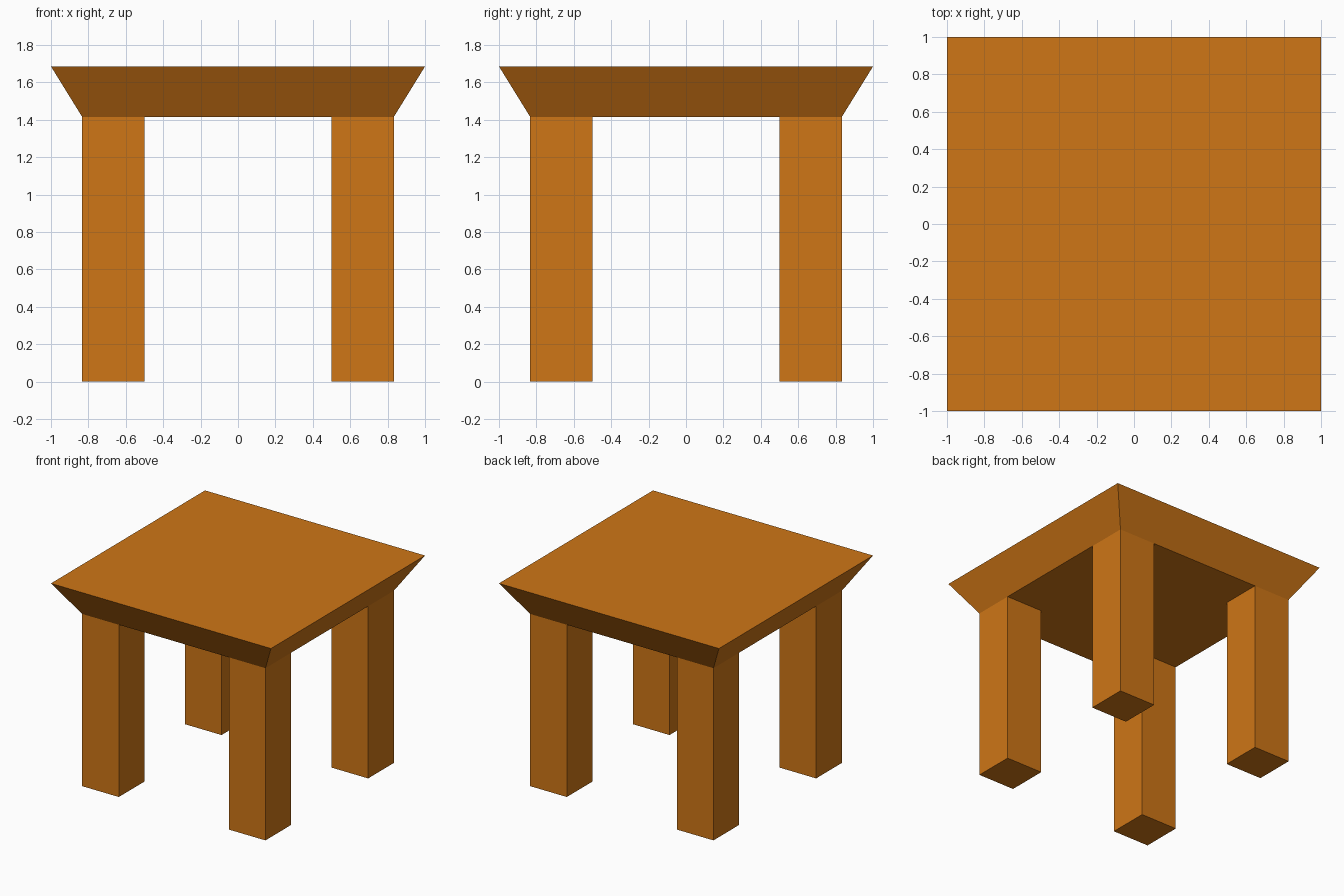
import bpy, bmesh

if "Cube" in bpy.data.objects:
    bpy.data.objects.remove(bpy.data.objects["Cube"])

wood = bpy.data.materials.new("orange_wood")
wood.diffuse_color = (0.62, 0.18, 0.008, 1)
wood.use_nodes = True
wood.node_tree.nodes["Principled BSDF"].inputs["Base Color"].default_value = wood.diffuse_color

TOP_Z, UNDER_Z = 1.685, 1.415
LEG_IN, LEG_OUT = 0.5, 0.833


def add_box(name, centre, size):
    """Flat-shaded box with the wood material."""
    bpy.ops.mesh.primitive_cube_add(size=1, location=centre)
    obj = bpy.context.object
    obj.name = name
    obj.scale = size
    bpy.ops.object.transform_apply(location=False, rotation=False, scale=True)
    obj.data.materials.append(wood)
    return obj


# Table top: slab whose sides slope inward to the outer leg faces
top = add_box("table_top", (0, 0, (TOP_Z + UNDER_Z) / 2), (2, 2, TOP_Z - UNDER_Z))
bm = bmesh.new()
bm.from_mesh(top.data)
lower = [v for v in bm.verts if v.co.z < 0]
bmesh.ops.scale(bm, vec=(LEG_OUT, LEG_OUT, 1), verts=lower)
bm.to_mesh(top.data)
bm.free()

# Four square legs, flush with the lower edge of the top
mid, width = (LEG_IN + LEG_OUT) / 2, LEG_OUT - LEG_IN
for side, sx in (("left", -1), ("right", 1)):
    for end, sy in (("front", -1), ("back", 1)):
        add_box(f"{end}_{side}_leg", (sx * mid, sy * mid, UNDER_Z / 2),
                (width, width, UNDER_Z))
